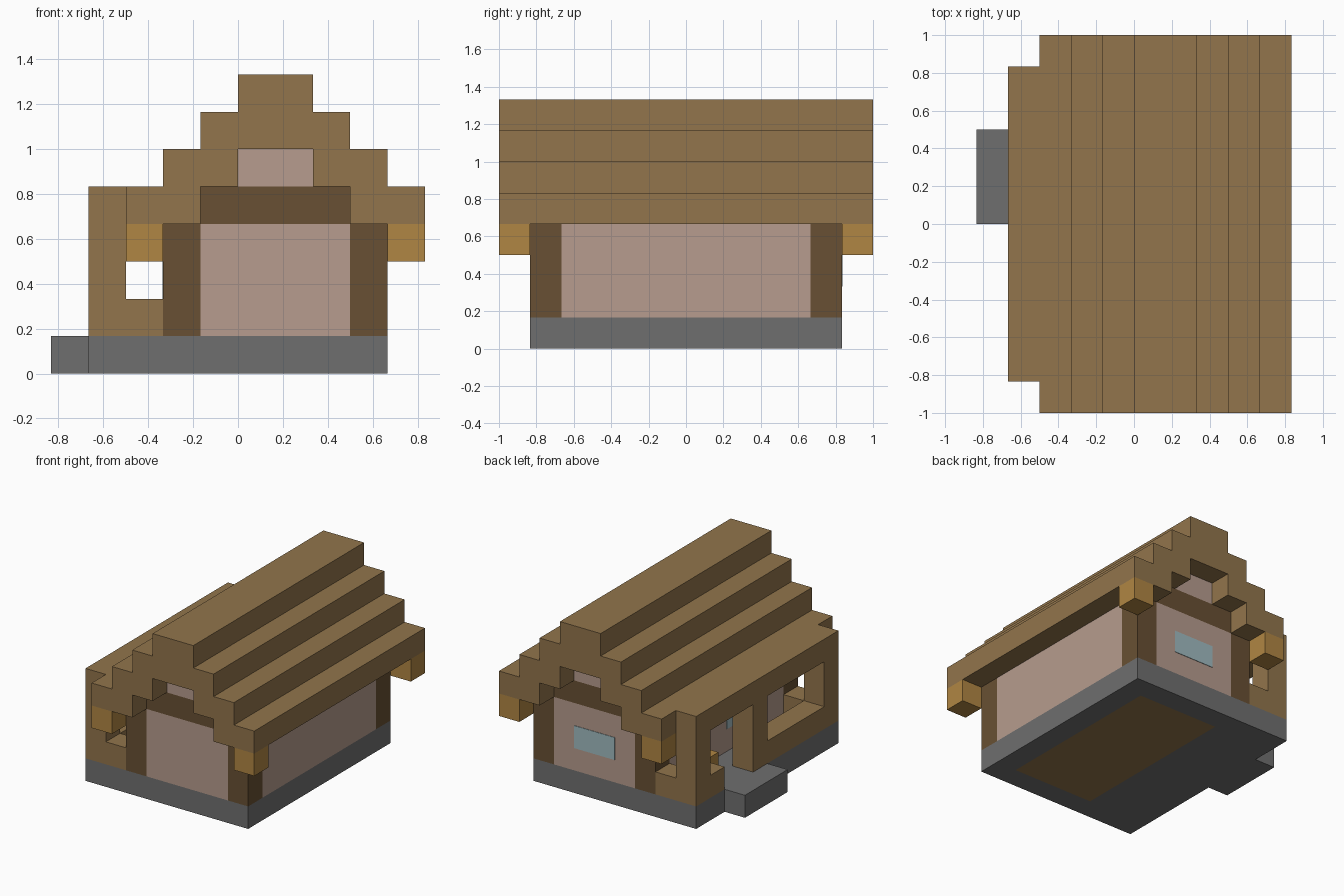
import bpy, bmesh, math
from mathutils import Vector

U = 1 / 6  # edge of one building block

cube = bpy.data.objects.get("Cube")
if cube:
    bpy.data.objects.remove(cube, do_unlink=True)


def material(name, hex_code):
    srgb = [int(hex_code[i:i + 2], 16) / 255 for i in (0, 2, 4)]
    lin = [c / 12.92 if c < 0.04045 else ((c + 0.055) / 1.055) ** 2.4 for c in srgb]
    mat = bpy.data.materials.new(name)
    mat.use_nodes = True
    mat.diffuse_color = (*lin, 1)
    bsdf = mat.node_tree.nodes["Principled BSDF"]
    bsdf.inputs["Base Color"].default_value = (*lin, 1)
    bsdf.inputs["Roughness"].default_value = 0.9
    return mat


stone = material("grey stone", "6f6f6f")
plank = material("brown planks", "92754c")
log = material("dark timber", "685033")
plaster = material("pink plaster", "b79c8e")
gold = material("golden wood", "b08643")
glass = material("pale blue glass", "a0bbc0")


def finish(name, bm, mat):
    bmesh.ops.recalc_face_normals(bm, faces=bm.faces)
    mesh = bpy.data.meshes.new(name)
    bm.to_mesh(mesh)
    bm.free()
    mesh.materials.append(mat)
    obj = bpy.data.objects.new(name, mesh)
    bpy.context.collection.objects.link(obj)
    return obj


def blocks(name, mat, *boxes):
    """Union of whole-block boxes (x0, x1, y0, y1, z0, z1) with only its outer skin."""
    cells = {(x, y, z) for b in boxes for x in range(b[0], b[1])
             for y in range(b[2], b[3]) for z in range(b[4], b[5])}
    bm = bmesh.new()
    for cell in cells:
        for axis in range(3):
            for side in (0, 1):
                near = list(cell)
                near[axis] += 2 * side - 1
                if tuple(near) in cells:
                    continue
                ring = []
                for a, b in ((0, 0), (1, 0), (1, 1), (0, 1)):
                    p = Vector(cell)
                    p[axis] += side
                    p[(axis + 1) % 3] += a
                    p[(axis + 2) % 3] += b
                    ring.append(bm.verts.new(p * U))
                bm.faces.new(ring if side else ring[::-1])
    bmesh.ops.remove_doubles(bm, verts=bm.verts, dist=0.001)
    bmesh.ops.dissolve_limit(bm, angle_limit=math.radians(1), verts=bm.verts, edges=bm.edges)
    return finish(name, bm, mat)


def plate(name, mat, x0, x1, y0, y1, z0, z1):
    bm = bmesh.new()
    bmesh.ops.create_cube(bm, size=1)
    for v in bm.verts:
        v.co = Vector((x1 if v.co.x > 0 else x0, y1 if v.co.y > 0 else y0,
                       z1 if v.co.z > 0 else z0)) * U
    return finish(name, bm, mat)


# Stone footing around a plank floor, and the entrance step
blocks("foundation", stone, (-4, -1, -5, 5, 0, 1), (3, 4, -5, 5, 0, 1),
       (-1, 3, -5, -4, 0, 1), (-1, 3, 4, 5, 0, 1))
blocks("floor", plank, (-1, 3, -4, 4, 0, 1))
blocks("entrance_step", stone, (-5, -4, 0, 3, 0, 1))

# Walls between the corner posts
blocks("left_wall", plaster, (3, 4, -4, 4, 1, 4))
blocks("right_wall", plaster, (-2, -1, -4, 4, 1, 4))
for end, y in (("front", -5), ("back", 4)):
    blocks(end + "_wall", plaster, (-1, 3, y, y + 1, 1, 4))
    blocks(end + "_gable", plaster, (0, 2, y, y + 1, 5, 6))
    blocks(end + "_beam", log, (-1, 3, y, y + 1, 4, 5))
    for side, x in (("left", 3), ("right", -2)):
        blocks(f"{end}_{side}_post", log, (x, x + 1, y, y + 1, 1, 4))

# Roof brackets under the four eave corners
for end, y in (("front", -6), ("back", 5)):
    for side, x in (("left", 4), ("right", -3)):
        blocks(f"{end}_{side}_bracket", gold, (x, x + 1, y, y + 1, 3, 4))

# Stepped roof, mirrored about its ridge
half = [(1, 8), (1, 7), (2, 7), (2, 6), (3, 6), (3, 5),
        (4, 5), (4, 4), (2, 4), (2, 5), (1, 5), (1, 6)]
outline = half + [(-x, z) for x, z in reversed(half)]
bm = bmesh.new()
cap = bm.faces.new([bm.verts.new(Vector((x + 1, -6, z)) * U) for x, z in outline])
new = bmesh.ops.extrude_face_region(bm, geom=[cap])["geom"]
bmesh.ops.translate(bm, vec=(0, 12 * U, 0),
                    verts=[g for g in new if isinstance(g, bmesh.types.BMVert)])
finish("roof", bm, plank)

# Open porch: posts, top rail and sills
porch = [(-4, -3, -5, 5, 4, 5), (-4, -3, 0, 1, 1, 5),
         (-4, -3, -4, 0, 1, 2), (-4, -3, 3, 4, 1, 2)]
for y in (-5, 4):
    porch += [(-4, -3, y, y + 1, 1, 5), (-4, -2, y, y + 1, 1, 2)]
blocks("porch_frame", plank, *porch)
blocks("porch_box", gold, (-3, -2, 2, 3, 1, 2))

# Window panes
plate("back_window", glass, 0, 2, 4.98, 5.02, 2, 3)
plate("porch_window", glass, -2.02, -1.98, -2, 0, 2, 3)
